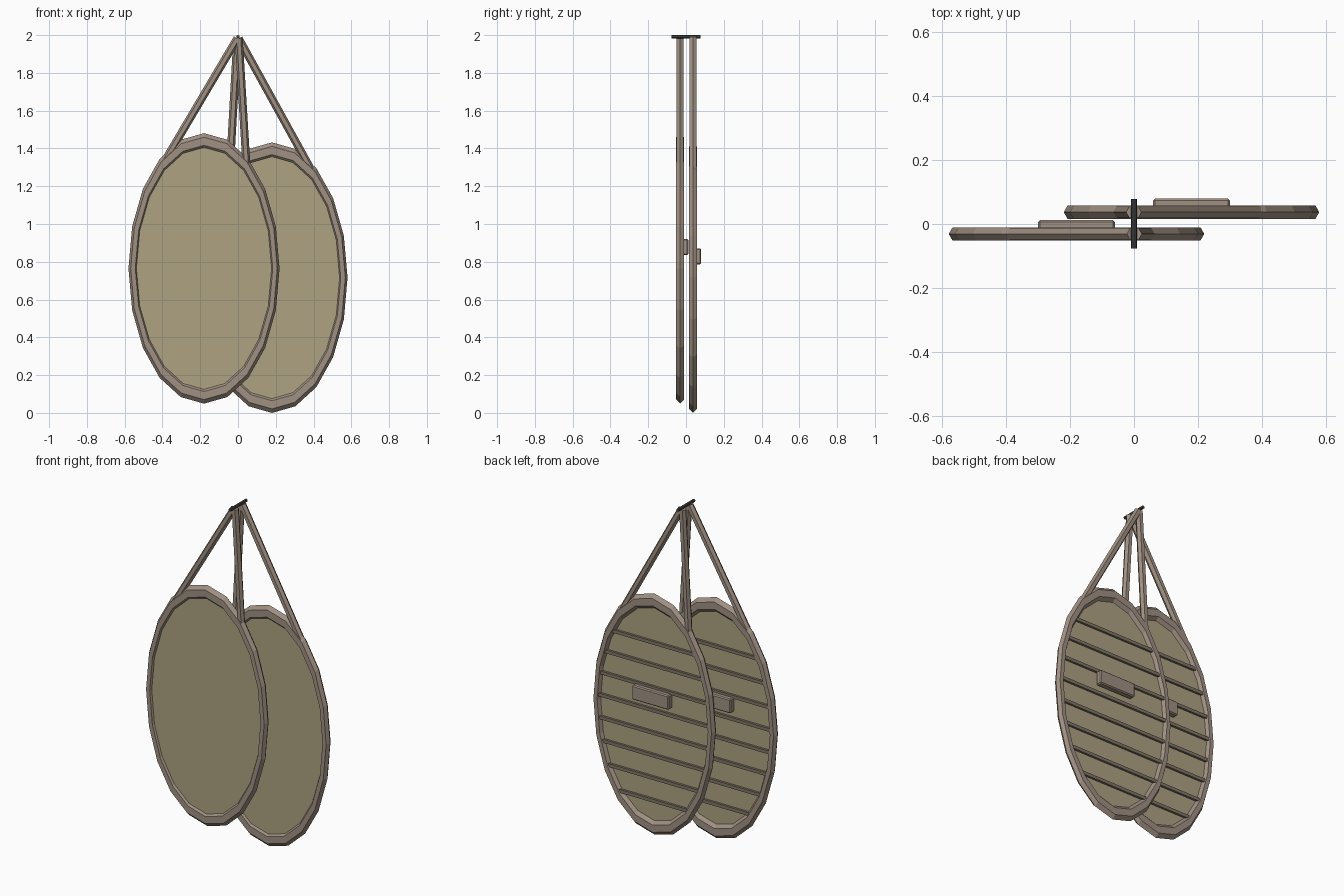
import bpy
import math
from mathutils import Vector

if "Cube" in bpy.data.objects:
    bpy.data.objects.remove(bpy.data.objects["Cube"])

R, TUBE, STRETCH = 0.376, 0.024, 1.79   # oval ring: radius, tube radius, height ratio


def material(name, rgb):
    m = bpy.data.materials.new(name)
    m.diffuse_color = (*rgb, 1)
    m.use_nodes = True
    m.node_tree.nodes["Principled BSDF"].inputs["Base Color"].default_value = m.diffuse_color
    return m


WOOD = material("frame_wood", (0.35, 0.28, 0.225))
HIDE = material("panel_hide", (0.42, 0.36, 0.22))
SLAT = material("slat_wood", (0.22, 0.18, 0.14))
IRON = material("dark_iron", (0.06, 0.06, 0.06))


def finish(name, mat):
    ob = bpy.context.object
    ob.name = name
    ob.data.materials.append(mat)
    bpy.ops.object.transform_apply(location=False, rotation=False, scale=True)
    return ob


def box(name, loc, size, mat, bevel=0):
    bpy.ops.mesh.primitive_cube_add(size=1, location=loc)
    bpy.context.object.scale = size
    ob = finish(name, mat)
    if bevel:
        mod = ob.modifiers.new("bevel", 'BEVEL')
        mod.width, mod.segments = bevel, 1


def rod(name, a, b, radius, sides, mat):
    a, b = Vector(a), Vector(b)
    bpy.ops.mesh.primitive_cylinder_add(vertices=sides, radius=radius,
                                        depth=(b - a).length, location=(a + b) / 2)
    bpy.context.object.rotation_euler = (b - a).to_track_quat('Z', 'Y').to_euler()
    finish(name, mat)


def hanging_oval(tag, cx, cy, cz):
    # oval frame with a six-sided section
    bpy.ops.mesh.primitive_torus_add(major_segments=20, minor_segments=6, major_radius=R,
                                     minor_radius=TUBE, location=(cx, cy, cz),
                                     rotation=(math.pi / 2, 0, 0))
    bpy.context.object.scale = (1, STRETCH, 1)
    finish(tag + "_frame", WOOD)

    # thin panel inside the frame
    bpy.ops.mesh.primitive_cylinder_add(vertices=20, radius=R - 0.008, depth=0.012,
                                        end_fill_type='TRIFAN',
                                        location=(cx, cy - 0.004, cz),
                                        rotation=(math.pi / 2, 0, 0))
    bpy.context.object.scale = (1, STRETCH, 1)
    finish(tag + "_panel", HIDE)

    # horizontal slats across the back
    for i in range(8):
        dz = -0.51 + 0.134 * i
        half = R * math.sqrt(1 - (dz / (R * STRETCH)) ** 2) - 0.012
        box(f"{tag}_slat_{i + 1}", (cx, cy + 0.007, cz + dz),
            (2 * half, 0.016, 0.02), SLAT)

    # hand grip on the back
    box(tag + "_grip", (cx, cy + 0.0235, cz + 0.113), (0.24, 0.039, 0.085), WOOD, 0.006)

    # two straps running up to the peg
    dx = 0.225
    dz = R * STRETCH * math.sqrt(1 - (dx / R) ** 2)
    for s, side in ((-1, "left"), (1, "right")):
        rod(f"{tag}_strap_{side}", (cx + s * dx, cy, cz + dz),
            (s * 0.004, cy, 1.982), 0.021, 6, WOOD)


hanging_oval("front_oval", -0.18, -0.031, 0.765)
hanging_oval("rear_oval", 0.18, 0.037, 0.716)

# peg from which both ovals hang
rod("peg", (0, -0.076, 1.991), (0, 0.078, 1.991), 0.009, 8, IRON)
